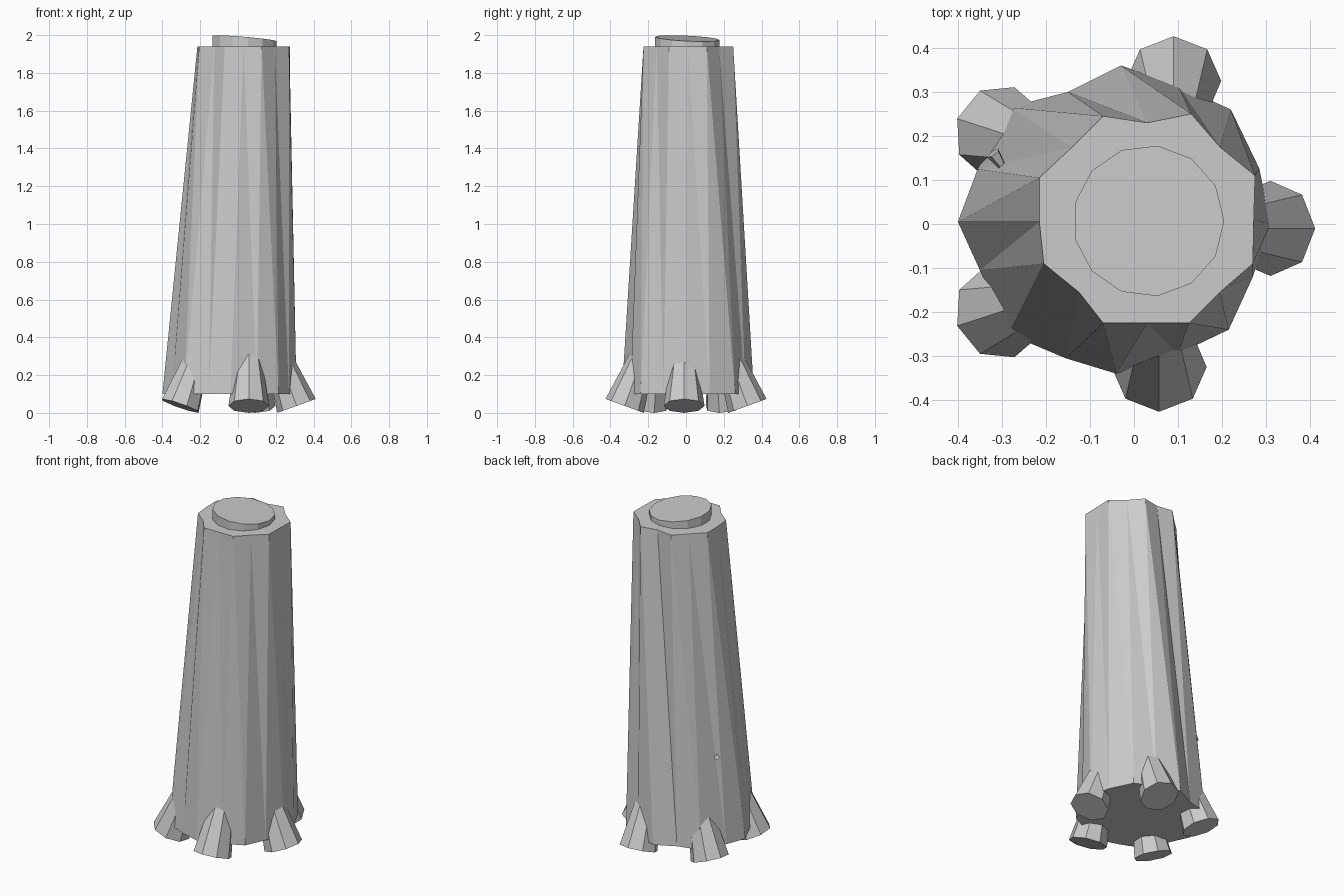
import bpy, bmesh, math
from mathutils import Vector

cube = bpy.data.objects.get("Cube")
if cube:
    bpy.data.objects.remove(cube, do_unlink=True)

grey = bpy.data.materials.new("stone_grey")
grey.use_nodes = True
COLOUR = (0.6, 0.6, 0.6, 1)
grey.diffuse_color = COLOUR
grey.node_tree.nodes["Principled BSDF"].inputs["Base Color"].default_value = COLOUR


def loft(name, lower, upper):
    """Closed solid between two rings of equal length, sides split into triangles."""
    bm = bmesh.new()
    low = [bm.verts.new(p) for p in lower]
    top = [bm.verts.new(p) for p in upper]
    n = len(low)
    for i in range(n):
        j = (i + 1) % n
        bm.faces.new((low[i], low[j], top[j]))
        bm.faces.new((low[i], top[j], top[i]))
    bm.faces.new(low)
    bm.faces.new(top)
    bmesh.ops.recalc_face_normals(bm, faces=bm.faces)
    mesh = bpy.data.meshes.new(name)
    bm.to_mesh(mesh)
    bm.free()
    mesh.materials.append(grey)
    obj = bpy.data.objects.new(name, mesh)
    bpy.context.collection.objects.link(obj)
    return obj


def ring(centre, axis, side, radius, count):
    """Regular ring around an axis, its first corner lying along side."""
    other = axis.cross(side)
    angles = [math.tau * i / count for i in range(count)]
    return [centre + radius * (side * math.cos(a) + other * math.sin(a)) for a in angles]


# Leaning trunk: uneven foot, smaller cut top
foot = [(-.40, .005), (-.355, .125), (-.285, .265), (-.15, .30),
        (-.03, .36), (.10, .315), (.22, .26), (.285, .125),
        (.31, 0), (.27, -.12), (.215, -.24), (.10, -.295),
        (-.04, -.34), (-.155, -.305), (-.285, -.25), (-.35, -.105)]
rim = [(-.215, .005), (-.215, .105), (-.14, .175), (-.07, .245),
       (.03, .23), (.13, .25), (.195, .175), (.275, .11),
       (.272, .01), (.27, -.09), (.195, -.155), (.125, -.225),
       (.03, -.225), (-.07, -.225), (-.125, -.155), (-.205, -.09)]
loft("trunk", [(x, y, .1) for x, y in foot], [(x, y, 1.94) for x, y in rim])

# Slightly tilted disc on the cut top
disc = ring(Vector((.033, .007, 1.93)), Vector((0, 0, 1)), Vector((1, 0, 0)), .172, 13)
loft("top_disc", disc,
     [(p.x, p.y, 1.983 - .085 * (p.x - .033) - .05 * p.y) for p in disc])

# Five splayed octagonal roots: foot centre and lean direction
roots = {"right": (.31, -.01, 0), "back": (.09, .325, 90),
         "left_back": (-.305, .208, 162), "left_front": (-.305, -.2, 198),
         "front": (.057, -.325, 270)}
TILT = math.radians(20)
for name, (x, y, heading) in roots.items():
    h = math.radians(heading)
    out = Vector((math.cos(h), math.sin(h), 0))
    up = Vector((0, 0, 1))
    axis = up * math.cos(TILT) - out * math.sin(TILT)
    side = out * math.cos(TILT) + up * math.sin(TILT)
    centre = Vector((x, y, .037))
    loft("root_" + name, ring(centre, axis, side, .108, 8),
         ring(centre + axis * .4, axis, side, .05, 8))

# Small twig stub on the back of the trunk
twig_axis = Vector((-.55, .8, .25)).normalized()
twig_side = twig_axis.orthogonal().normalized()
twig_base = Vector((-.295, .125, .62))
loft("twig", ring(twig_base, twig_axis, twig_side, .008, 5),
     ring(twig_base + twig_axis * .045, twig_axis, twig_side, .017, 5))
